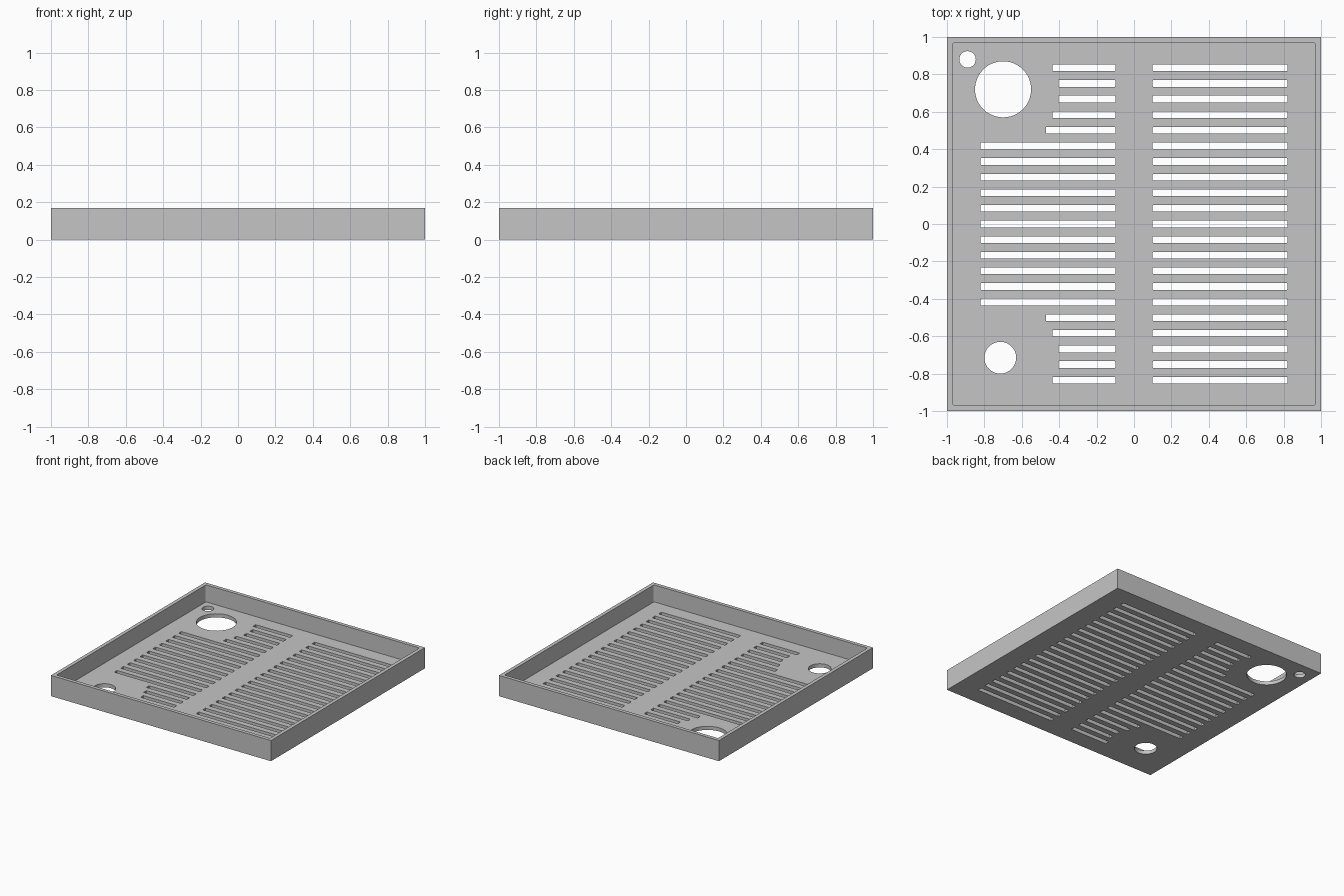
import bpy
import bmesh
from mathutils import Matrix, Vector

HEIGHT, FLOOR, WALL = 0.17, 0.03, 0.03
PITCH, SLOT = 0.0835, 0.036

cube = bpy.data.objects.get("Cube")
if cube:
    bpy.data.objects.remove(cube, do_unlink=True)

grey = bpy.data.materials.new("light_grey")
grey.use_nodes = True
colour = (0.56, 0.56, 0.56, 1)
grey.diffuse_color = colour
grey.node_tree.nodes["Principled BSDF"].inputs["Base Color"].default_value = colour


def add_box(bm, x0, x1, y0, y1, z0, z1, radius=0):
    """Box between two corners, optionally with rounded upright edges."""
    centre = Vector((x0 + x1, y0 + y1, z0 + z1)) / 2
    matrix = Matrix.Translation(centre) @ Matrix.Diagonal((x1 - x0, y1 - y0, z1 - z0, 1))
    verts = bmesh.ops.create_cube(bm, size=1, matrix=matrix)["verts"]
    if radius:
        edges = {e for v in verts for e in v.link_edges
                 if abs(e.verts[0].co.z - e.verts[1].co.z) > 0.01}
        bmesh.ops.bevel(bm, geom=list(edges), offset=radius, segments=3,
                        profile=0.5, affect='EDGES')


def add_drill(bm, x, y, radius):
    bmesh.ops.create_cone(bm, cap_ends=True, segments=48, radius1=radius, radius2=radius,
                          depth=0.2, matrix=Matrix.Translation((x, y, 0)))


def make_object(name, bm):
    mesh = bpy.data.meshes.new(name)
    bm.to_mesh(mesh)
    bm.free()
    mesh.materials.append(grey)
    obj = bpy.data.objects.new(name, mesh)
    bpy.context.collection.objects.link(obj)
    return obj


def cut(target, bm):
    """Subtract the cutter from the target and discard the cutter."""
    cutter = make_object("cutter", bm)
    cutter.hide_render = True
    mod = target.modifiers.new("cut", 'BOOLEAN')
    mod.operation = 'DIFFERENCE'
    mod.solver = 'EXACT'
    mod.object = cutter
    bpy.context.view_layer.objects.active = target
    bpy.ops.object.modifier_apply(modifier=mod.name)
    bpy.data.objects.remove(cutter, do_unlink=True)


# Square tray body
body = bmesh.new()
add_box(body, -1, 1, -1, 1, 0, HEIGHT)
tray = make_object("vented_tray", body)

# Open cavity inside the rim
cavity = bmesh.new()
inner = 1 - WALL
add_box(cavity, -inner, inner, -inner, inner, FLOOR, HEIGHT + 0.1, radius=0.012)
cut(tray, cavity)

# Vent slots, shortened on the right side to clear the round holes
openings = bmesh.new()
short_ends = {6: -0.47, 7: -0.437, 8: -0.405, 9: -0.405, 10: -0.437}
for row in range(-10, 11):
    y = row * PITCH
    for x0, x1 in ((0.1, 0.82), (short_ends.get(abs(row), -0.82), -0.1)):
        add_box(openings, x0, x1, y - SLOT / 2, y + SLOT / 2, -0.1, 0.1, radius=0.004)

# Round holes
for x, y, radius in ((-0.7, 0.72, 0.15), (-0.89, 0.88, 0.044), (-0.715, -0.715, 0.085)):
    add_drill(openings, x, y, radius)
cut(tray, openings)
